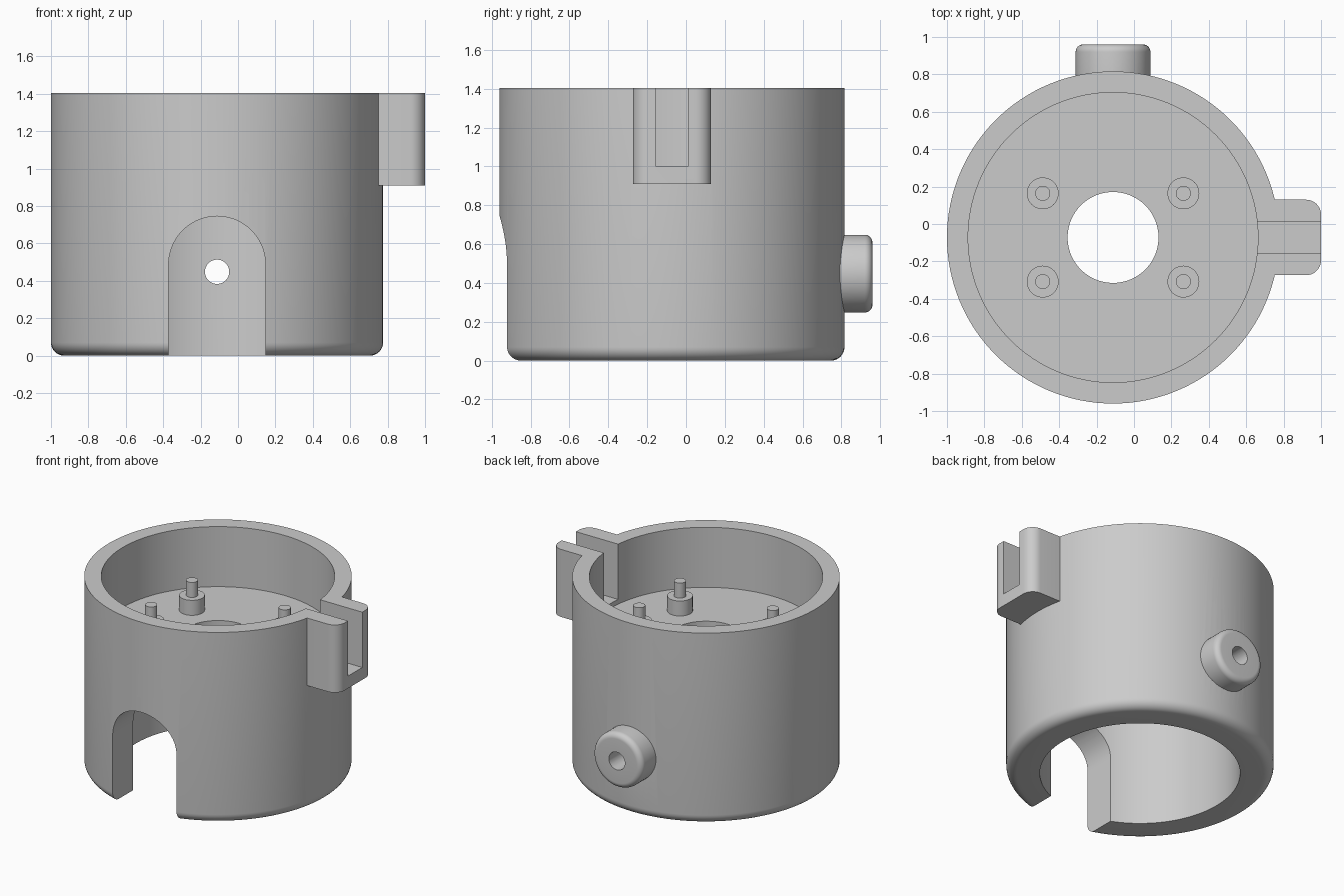
import bpy, bmesh, math
from mathutils import Matrix

if "Cube" in bpy.data.objects:
    bpy.data.objects.remove(bpy.data.objects["Cube"], do_unlink=True)

CX, CY = -0.112, -0.072      # axis of the round body
TOP, FLOOR = 1.405, 0.965
R = 0.888

grey = bpy.data.materials.new("plain grey")
grey.use_nodes = True
COLOR = (0.6, 0.6, 0.6, 1)
grey.diffuse_color = COLOR
grey.node_tree.nodes["Principled BSDF"].inputs["Base Color"].default_value = COLOR


def finish(name, bm):
    bmesh.ops.recalc_face_normals(bm, faces=bm.faces[:])
    mesh = bpy.data.meshes.new(name)
    bm.to_mesh(mesh)
    bm.free()
    mesh.materials.append(grey)
    obj = bpy.data.objects.new(name, mesh)
    bpy.context.collection.objects.link(obj)
    return obj


def arc(cx, cy, r, start, end, steps=8):
    angles = [math.radians(start + (end - start) * i / steps) for i in range(steps + 1)]
    return [(cx + r * math.cos(a), cy + r * math.sin(a)) for a in angles]


def lathe(name, profile, matrix, segments, closed=False):
    """Revolve (radius, height) points around the local z axis."""
    bm = bmesh.new()
    verts = [bm.verts.new((r, 0, z)) for r, z in profile]
    edges = [bm.edges.new(pair) for pair in zip(verts, verts[1:])]
    if closed:
        edges.append(bm.edges.new((verts[-1], verts[0])))
    bmesh.ops.spin(bm, geom=verts + edges, axis=(0, 0, 1), cent=(0, 0, 0),
                   angle=math.tau, steps=segments)
    bmesh.ops.remove_doubles(bm, verts=bm.verts[:], dist=1e-5)
    bm.transform(matrix)
    return finish(name, bm)


def prism(name, outline, depth, matrix):
    """Extrude an xy outline along local z."""
    bm = bmesh.new()
    face = bm.faces.new([bm.verts.new((x, y, 0)) for x, y in outline])
    top = bmesh.ops.extrude_face_region(bm, geom=[face])["geom"]
    bmesh.ops.translate(bm, vec=(0, 0, depth),
                        verts=[v for v in top if isinstance(v, bmesh.types.BMVert)])
    bm.transform(matrix)
    return finish(name, bm)


def combine(target, tool, operation):
    mod = target.modifiers.new(tool.name, "BOOLEAN")
    mod.operation, mod.solver, mod.object = operation, "EXACT", tool
    bpy.context.view_layer.objects.active = target
    bpy.ops.object.modifier_apply(modifier=mod.name)
    bpy.data.objects.remove(tool, do_unlink=True)


def smooth(obj):
    bpy.ops.object.select_all(action="DESELECT")
    obj.select_set(True)
    bpy.context.view_layer.objects.active = obj
    bpy.ops.object.shade_smooth_by_angle(angle=math.radians(30))


def at(z):
    return Matrix.Translation((CX, CY, z))


# Cup body: rounded bottom rim, upper chamber, pierced floor, lower chamber
section = arc(R - 0.07, 0.07, 0.07, -90, 0) + [
    (R, TOP), (0.775, TOP), (0.775, FLOOR), (0.243, FLOOR),
    (0.243, FLOOR - 0.11), (0.665, FLOOR - 0.11), (0.665, 0)]
body = lathe("housing_body", section, at(0), 128, closed=True)

# Side bracket with rounded outer corners
xo, xi, h = 1.0 - CX, 0.832, 0.202
outline = [(xi, -h)] + arc(xo - 0.08, -h + 0.08, 0.08, -90, 0) \
    + arc(xo - 0.08, h - 0.08, 0.08, 0, 90) + [(xi, h)]
combine(body, prism("side_bracket", outline, TOP - 0.91, at(0.91)), "UNION")

# Round boss on the back
BOSS_Z, TIP = 0.448, 1.032
to_back = at(BOSS_Z) @ Matrix.Rotation(-math.pi / 2, 4, "X")
boss = [(0, 0.75), (0.2, 0.75)] + arc(0.16, TIP - 0.04, 0.04, 0, 90) + [(0, TIP)]
combine(body, lathe("back_boss", boss, to_back, 64), "UNION")

# Openings: boss bore, bracket slot, arched front notch
bore = [(0, 0.5), (0.065, 0.5), (0.065, 1.2), (0, 1.2)]
combine(body, lathe("bore_cutter", bore, to_back, 48), "DIFFERENCE")

slot = [(0.6, -0.083), (1.3, -0.083), (1.3, 0.083), (0.6, 0.083)]
combine(body, prism("slot_cutter", slot, 0.6, at(1.0)), "DIFFERENCE")

arch = [(-0.259, -0.2), (0.259, -0.2)] + arc(0, 0.486, 0.259, 0, 180, 40)
to_front = at(0) @ Matrix.Translation((0, -0.3, 0)) @ Matrix.Rotation(math.pi / 2, 4, "X")
combine(body, prism("notch_cutter", arch, 0.8, to_front), "DIFFERENCE")
smooth(body)

# Four stepped mounting posts on the floor
post = [(0, -0.02), (0.085, -0.02), (0.085, 0.11), (0.04, 0.11), (0.04, 0.22), (0, 0.22)]
for side, sx in (("right", -1), ("left", 1)):
    for end, sy in (("front", -1), ("back", 1)):
        place = at(FLOOR) @ Matrix.Translation((sx * 0.376, sy * 0.236, 0))
        smooth(lathe(f"{end}_{side}_post", post, place, 40))
